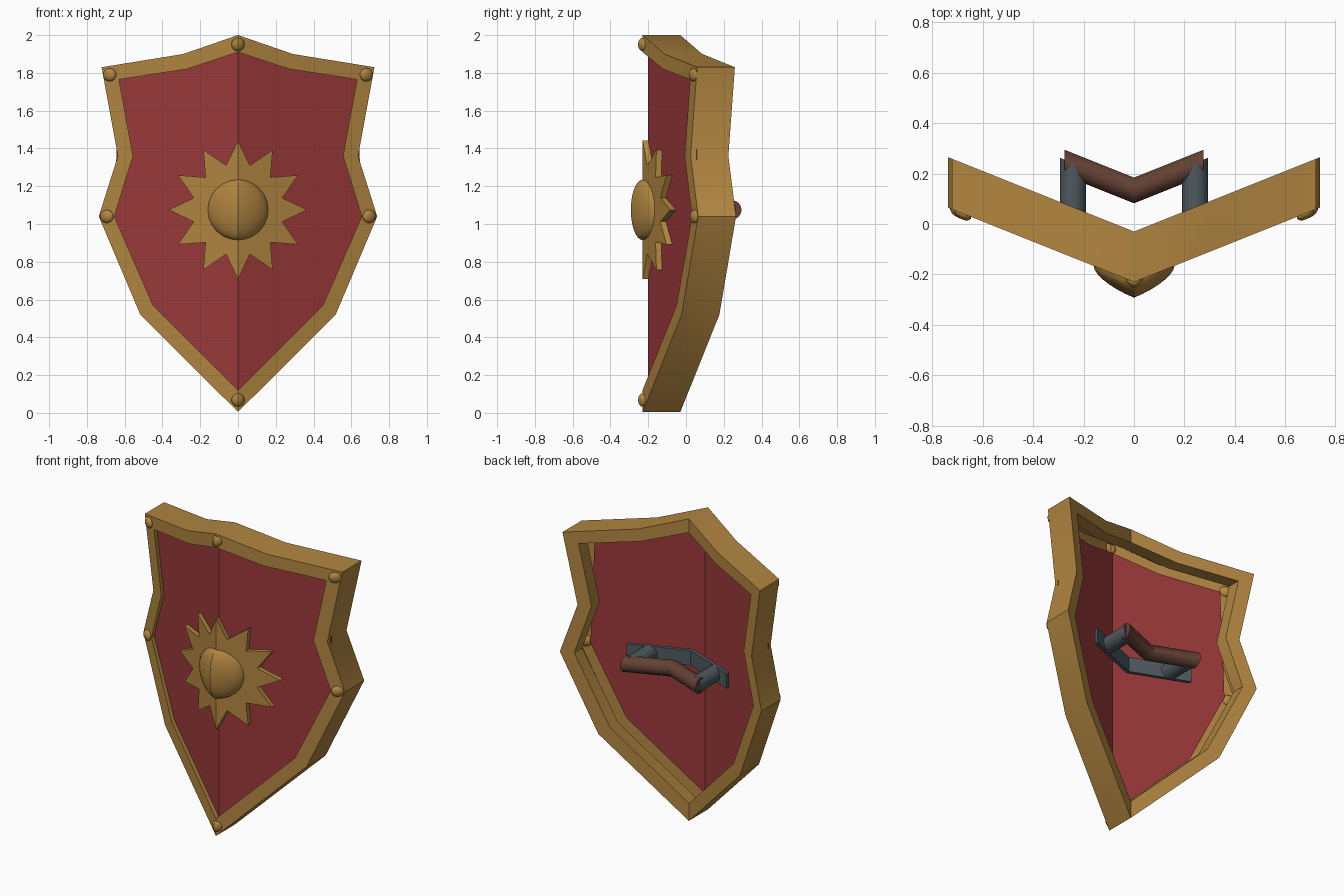
import bpy, bmesh, math
from mathutils import Matrix, Vector

if "Cube" in bpy.data.objects:
    bpy.data.objects.remove(bpy.data.objects["Cube"])

FOLD = 0.4          # the whole shield is folded back: y += FOLD * |x|
CZ = 1.075          # height of sunburst and grip


def material(name, rgb):
    m = bpy.data.materials.new(name)
    m.diffuse_color = (*rgb, 1.0)
    m.use_nodes = True
    m.node_tree.nodes["Principled BSDF"].inputs["Base Color"].default_value = m.diffuse_color
    return m


GOLD = material("gold", (0.44, 0.235, 0.052))
RED = material("red", (0.32, 0.04, 0.042))
STEEL = material("slate steel", (0.078, 0.1, 0.115))
BROWN = material("brown leather", (0.125, 0.052, 0.034))


def finish(bm, name, mat, cut=False):
    """Keep the x >= 0 half, fold it back, mirror it and shade it."""
    if cut:
        bmesh.ops.bisect_plane(bm, geom=bm.verts[:] + bm.edges[:] + bm.faces[:],
                               plane_co=(0, 0, 0), plane_no=(1, 0, 0), clear_inner=True)
    bmesh.ops.remove_doubles(bm, verts=bm.verts[:], dist=1e-5)
    for v in bm.verts:
        v.co.y += FOLD * v.co.x
    me = bpy.data.meshes.new(name)
    bm.to_mesh(me)
    bm.free()
    me.materials.append(mat)
    ob = bpy.data.objects.new(name, me)
    bpy.context.collection.objects.link(ob)
    bpy.ops.object.select_all(action='DESELECT')
    ob.select_set(True)
    bpy.context.view_layer.objects.active = ob
    ob.modifiers.new("mirror", 'MIRROR')
    bpy.ops.object.modifier_apply(modifier="mirror")
    bpy.ops.object.shade_smooth_by_angle(angle=math.radians(40))
    return ob


def strips(name, rings, mat):
    """Skin between rings, each ring given as ([(x, z), ...], y)."""
    bm = bmesh.new()
    rows = [[bm.verts.new((x, y, z)) for x, z in pts] for pts, y in rings]
    for a, b in zip(rows, rows[1:]):
        for i in range(len(a) - 1):
            bm.faces.new((a[i], a[i + 1], b[i + 1], b[i]))
    return finish(bm, name, mat)


def arc(radius):
    """Half ring from top to bottom; radius is a function of the step."""
    return [(max(0.0, radius(i) * math.sin(math.radians(15 * i))) if i % 12 else 0.0,
             CZ + radius(i) * math.cos(math.radians(15 * i))) for i in range(13)]


def sphere(name, loc, size):
    bm = bmesh.new()
    bmesh.ops.create_uvsphere(bm, u_segments=16, v_segments=10, radius=1)
    bmesh.ops.rotate(bm, verts=bm.verts[:], matrix=Matrix.Rotation(math.pi / 2, 3, 'X'))
    bmesh.ops.scale(bm, verts=bm.verts[:], vec=size)
    bmesh.ops.translate(bm, verts=bm.verts[:], vec=loc)
    return finish(bm, name, GOLD, cut=loc[0] == 0)


# Half outlines, top to bottom
outer = [(0, 2.0), (0.29, 1.9), (0.722, 1.83), (0.636, 1.36),
         (0.737, 1.04), (0.517, 0.52), (0, 0.005)]
inner = [(0, 1.91), (0.272, 1.82), (0.63, 1.765), (0.556, 1.36),
         (0.655, 1.04), (0.45, 0.57), (0, 0.12)]
star = arc(lambda i: 0.243 if i % 2 else 0.367)

# Hollow channel frame, open towards the inside
strips("frame", [(inner, -0.2), (inner, -0.23), (outer, -0.23), (outer, -0.03),
                 (inner, -0.03), (inner, -0.115)], GOLD)

# Red panel with a star-shaped opening
bm = bmesh.new()
loop = [bm.verts.new((x, -0.2, z)) for x, z in inner + star[::-1]]
bm.faces.new(loop[::-1])
bmesh.ops.triangulate(bm, faces=bm.faces[:])
finish(bm, "panel", RED)

# Raised sunburst and domed boss
strips("sunburst", [(arc(lambda i: 0.16), -0.23), (star, -0.23), (star, -0.2)], GOLD)
dome = []
for k in range(8):
    t = math.pi / 2 * k / 7
    dome.append((arc(lambda i, r=0.16 * math.sin(t): r), -0.23 - 0.062 * math.cos(t)))
strips("boss", dome, GOLD)

# Rivets
for name, x, z in (("top_rivet", 0, 1.95), ("corner_rivets", 0.68, 1.79),
                   ("side_rivets", 0.695, 1.04), ("bottom_rivet", 0, 0.068)):
    sphere(name, (x, -0.23, z), (0.035, 0.024, 0.035))

# Grip mounting plate
bm = bmesh.new()
bmesh.ops.create_cube(bm, size=1)
bmesh.ops.scale(bm, verts=bm.verts[:], vec=(0.734, 0.025, 0.1))
bmesh.ops.translate(bm, verts=bm.verts[:], vec=(0, -0.06, CZ))
finish(bm, "grip_plate", STEEL, cut=True)


def rod(name, axis, loc, radius, length, mat, cut):
    bm = bmesh.new()
    turn = Vector((0, 0, 1)).rotation_difference(Vector(axis)).to_matrix().to_4x4()
    bmesh.ops.create_cone(bm, cap_ends=True, segments=16, radius1=radius, radius2=radius,
                          depth=length, matrix=Matrix.Translation(loc) @ turn)
    return finish(bm, name, mat, cut)


# Posts and leather grip
rod("grip_posts", (0, 1, 0), (0.242, 0.0475, CZ), 0.052, 0.195, STEEL, False)
rod("grip", (1, 0, 0), (0, 0.133, CZ), 0.051, 0.55, BROWN, True)
